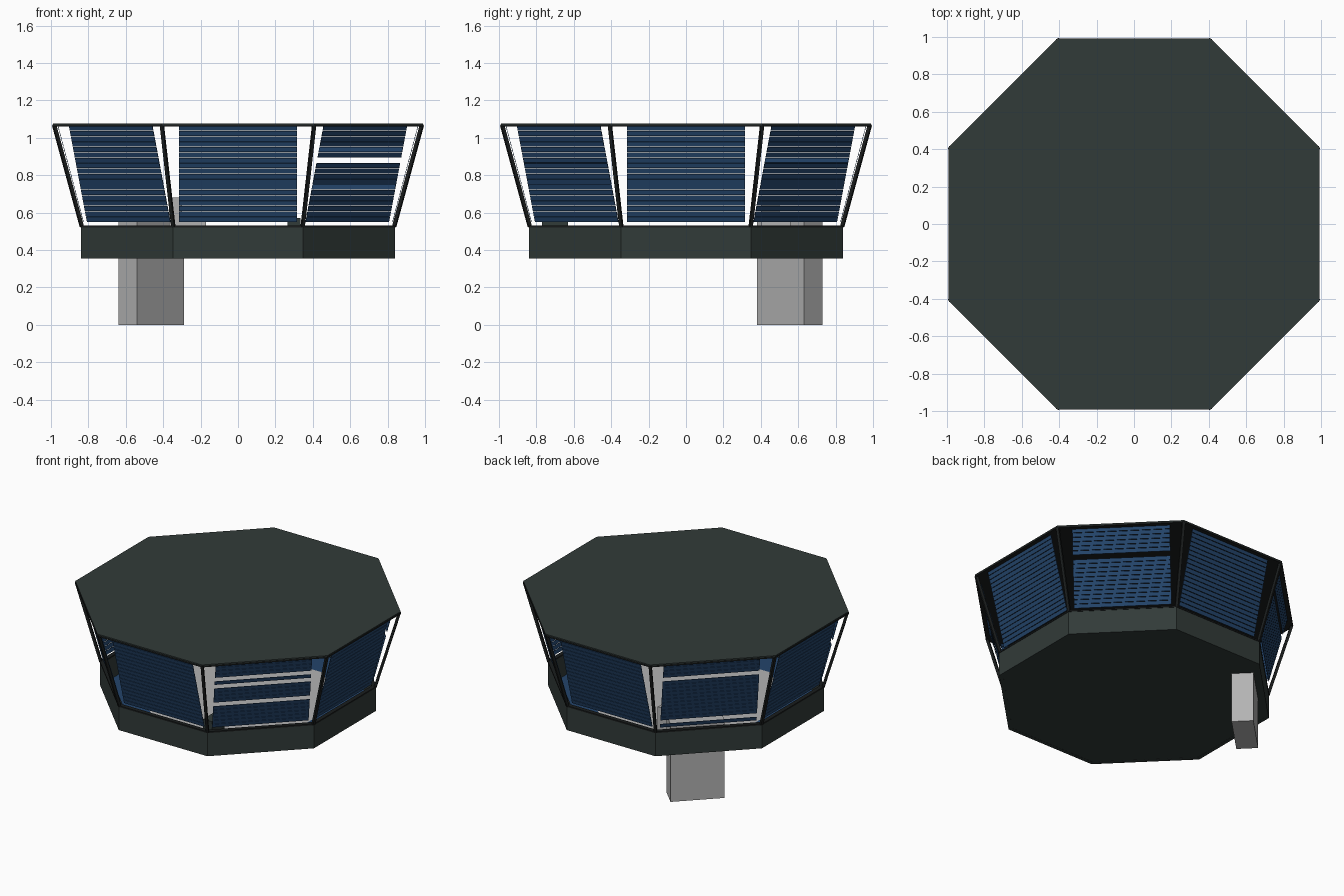
import bpy, bmesh, math
from mathutils import Vector, Matrix

if "Cube" in bpy.data.objects:
    bpy.data.objects.remove(bpy.data.objects["Cube"])

def mat(name, col):
    m = bpy.data.materials.new(name)
    m.diffuse_color = (*col, 1)
    m.use_nodes = True
    m.node_tree.nodes["Principled BSDF"].inputs["Base Color"].default_value = m.diffuse_color
    return m

GREEN = mat("dark green grey", (0.031, 0.043, 0.040))
BLACK = mat("near black trim", (0.010, 0.012, 0.012))
BLUE = mat("dark blue", (0.017, 0.058, 0.145))
GREY = mat("light grey", (0.45, 0.45, 0.45))

def finish(name, bm, *mats):
    bmesh.ops.recalc_face_normals(bm, faces=bm.faces)
    me = bpy.data.meshes.new(name)
    bm.to_mesh(me)
    bm.free()
    for m in mats:
        me.materials.append(m)
    ob = bpy.data.objects.new(name, me)
    bpy.context.collection.objects.link(ob)
    return ob

def octagon(bm, apothem, z):
    r = apothem / math.cos(math.pi / 8)
    return [bm.verts.new((r * math.cos(math.radians(22.5 + 45 * k)),
                          r * math.sin(math.radians(22.5 + 45 * k)), z)) for k in range(8)]

def bridge(bm, a, b):
    for i in range(8):
        j = (i + 1) % 8
        bm.faces.new((a[i], a[j], b[j], b[i]))

def slab(name, apothem, z0, z1, m):
    bm = bmesh.new()
    lo, hi = octagon(bm, apothem, z0), octagon(bm, apothem, z1)
    bm.faces.new(lo)
    bm.faces.new(hi)
    bridge(bm, lo, hi)
    return finish(name, bm, m)

def ring(name, outer, inner, z0, z1, m):
    bm = bmesh.new()
    loops = [octagon(bm, a, z) for a, z in
             ((outer, z0), (outer, z1), (inner, z1), (inner, z0))]
    for i in range(4):
        bridge(bm, loops[i], loops[(i + 1) % 4])
    return finish(name, bm, m)

def add_box(bm, size, matrix):
    bmesh.ops.create_cube(bm, size=1, matrix=matrix @ Matrix.Diagonal((*size, 1)))

def box(name, centre, size, angle, m):
    bm = bmesh.new()
    add_box(bm, size, Matrix.Translation(centre) @ Matrix.Rotation(math.radians(angle), 4, 'Z'))
    return finish(name, bm, m)

# base skirt, floor and sill
ring("skirt_wall", 0.84, 0.815, 0.355, 0.525, GREEN)
slab("floor_underside", 0.815, 0.356, 0.366, GREEN)
ring("floor_border", 0.814, 0.60, 0.366, 0.372, BLUE)
slab("floor_centre", 0.60, 0.366, 0.372, GREY)
ring("window_sill", 0.843, 0.813, 0.520, 0.530, BLACK)

# flat roof with a thin dark rim
slab("roof_rim", 0.992, 1.060, 1.071, BLACK)
slab("roof_top", 0.990, 1.071, 1.077, GREEN)

# leaning corner posts
bm = bmesh.new()
for k in range(8):
    a = math.radians(22.5 + 45 * k)
    d = Vector((math.cos(a), math.sin(a), 0))
    c = math.cos(math.pi / 8)
    p = d * (0.835 / c) + Vector((0, 0, 0.525))
    q = d * (0.983 / c) + Vector((0, 0, 1.068))
    axis = (q - p).normalized()
    side = Vector((-d.y, d.x, 0))
    rot = Matrix((side.cross(axis), side, axis)).transposed().to_4x4()
    add_box(bm, (0.018, 0.018, (q - p).length), Matrix.Translation((p + q) / 2) @ rot)
finish("corner_posts", bm, BLACK)

# window blinds on the eight sides, a few slats missing on the diagonals
MISSING = {7: (0.94, 0.89, 0.74), 5: (0.82,), 1: (0.87,), 3: (0.95, 0.60)}
N, Z0, Z1, A0, A1 = 18, 0.550, 1.066, 0.826, 0.963
STEP = (Z1 - Z0) / N
LEAN = math.atan2(A1 - A0, Z1 - Z0)
for k in range(8):
    bm = bmesh.new()
    turn = Matrix.Rotation(math.radians(45 * k), 4, 'Z')
    for i in range(N):
        z = Z0 + (i + 0.5) * STEP
        if any(abs(z - g) < STEP / 2 for g in MISSING.get(k, ())):
            continue
        a = A0 + (A1 - A0) * (z - Z0) / (Z1 - Z0)
        tilt = Matrix.Rotation(LEAN, 4, 'Y')
        add_box(bm, (0.003, 0.63, STEP / math.cos(LEAN) - 0.0025),
                turn @ Matrix.Translation((a, 0, z)) @ tilt)
    finish("window_blind_%d" % (k + 1), bm, BLUE)

# stair shaft below the cab, set across one diagonal
box("stair_shaft", (-0.465, 0.555, 0.275), (0.354, 0.141, 0.55), 45, GREY)

# interior furniture glimpsed between the blinds
box("grey_cabinet", (-0.335, 0.45, 0.526), (0.07, 0.10, 0.308), 0, GREY)
box("low_counter", (-0.25, 0.48, 0.462), (0.16, 0.16, 0.18), 0, GREY)
box("front_console", (0.30, -0.70, 0.471), (0.07, 0.14, 0.198), 0, GREEN)
